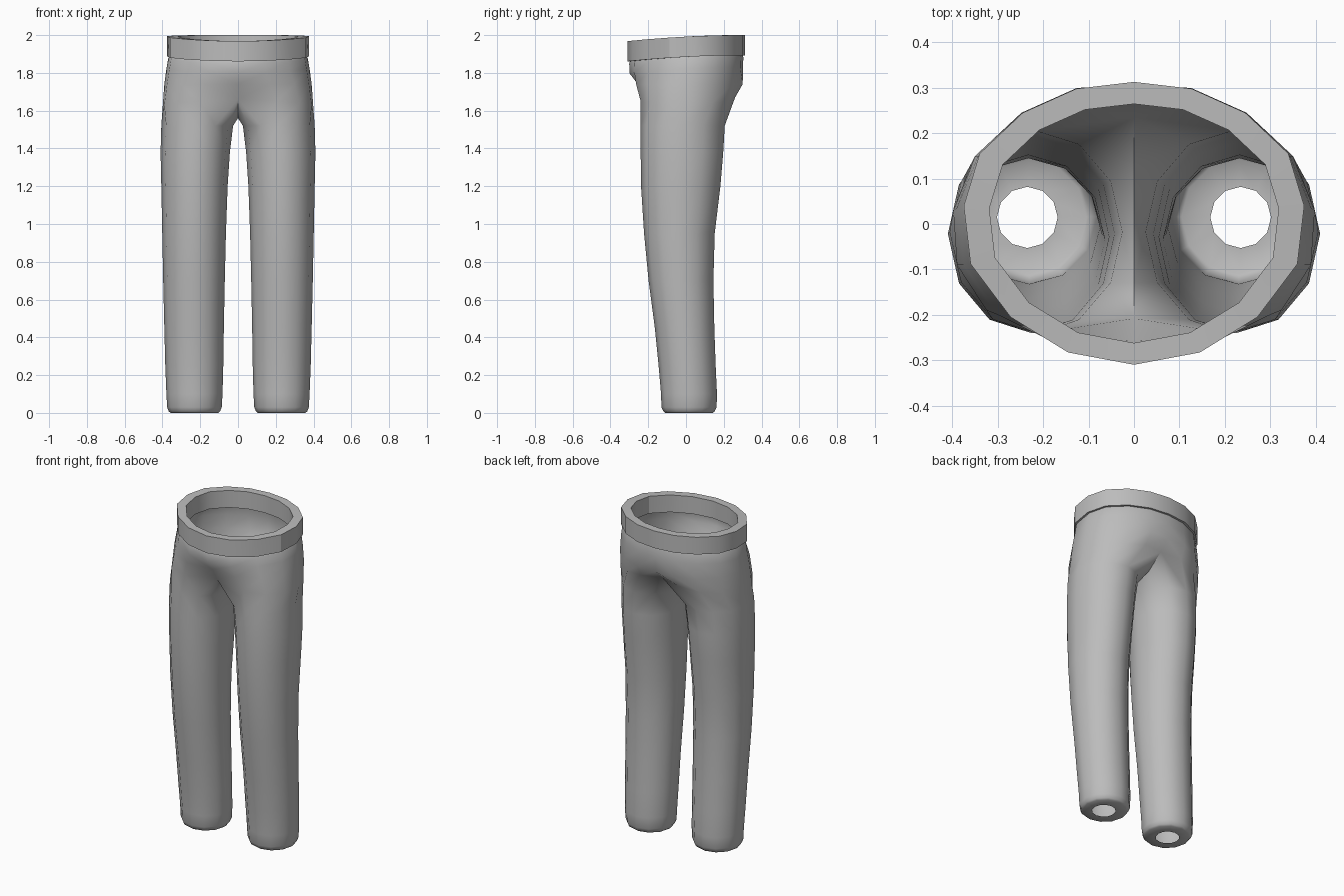
import bpy, bmesh, math

if "Cube" in bpy.data.objects:
    bpy.data.objects.remove(bpy.data.objects["Cube"])

# One flat cloth colour
cloth = bpy.data.materials.new("grey_cloth")
cloth.diffuse_color = (0.5, 0.5, 0.5, 1)
cloth.use_nodes = True
cloth.node_tree.nodes["Principled BSDF"].inputs["Base Color"].default_value = cloth.diffuse_color

# Half outline of the waist, from back centre round the side to front centre
WAIST = [(0, .313), (.127, .298), (.245, .245), (.34, .155), (.375, .04),
         (.36, -.088), (.272, -.205), (.145, -.283), (0, -.31)]


def drop(y):
    """Waistline dips towards the front."""
    return .032 * ((.31 - y) / .62) ** 2


def waist_row(sx, sy, z):
    return [(x * sx, y * sy, z - drop(y)) for x, y in WAIST]


def bridge(bm, a, b, closed):
    n = len(a)
    for i in range(n if closed else n - 1):
        j = (i + 1) % n
        bm.faces.new((a[i], a[j], b[j], b[i]))


def finish(bm, name, angle):
    bmesh.ops.recalc_face_normals(bm, faces=bm.faces)
    mesh = bpy.data.meshes.new(name)
    bm.to_mesh(mesh)
    bm.free()
    ob = bpy.data.objects.new(name, mesh)
    bpy.context.collection.objects.link(ob)
    mesh.materials.append(cloth)
    mod = ob.modifiers.new("mirror", 'MIRROR')
    mod.use_clip = True
    mod.merge_threshold = .0005
    bpy.ops.object.select_all(action='DESELECT')
    ob.select_set(True)
    bpy.context.view_layer.objects.active = ob
    bpy.ops.object.modifier_apply(modifier=mod.name)
    bpy.ops.object.shade_smooth_by_angle(angle=math.radians(angle))
    return ob


# Waistband: rectangular section swept round the waist
bm = bmesh.new()
section = [(1, 1, 2.0), (1, 1, 1.893), (.85, .845, 1.893), (.85, .845, 2.0)]
rows = [[bm.verts.new(p) for p in waist_row(*s)] for s in section]
for i in range(4):
    bridge(bm, rows[i], rows[(i + 1) % 4], False)
finish(bm, "waistband", 30)

# Trousers: hip rows, then a leg tube split off at the crotch seam
bm = bmesh.new()
hip_rows = [
    waist_row(.965, .955, 1.895),
    waist_row(.985, .97, 1.882),
    waist_row(1.01, .965, 1.83),
    [(0, .298, 1.74), (.125, .3, 1.74), (.248, .245, 1.74), (.35, .15, 1.74),
     (.39, .035, 1.74), (.376, -.09, 1.74), (.3, -.2, 1.74),
     (.17, -.264, 1.74), (0, -.255, 1.74)],
    [(0, .235, 1.68), (.13, .26, 1.67), (.25, .222, 1.65), (.355, .14, 1.64),
     (.398, .03, 1.63), (.39, -.09, 1.63), (.325, -.19, 1.64),
     (.205, -.24, 1.65), (0, -.208, 1.66)],
]
rows = [[bm.verts.new(p) for p in r] for r in hip_rows]
for a, b in zip(rows, rows[1:]):
    bridge(bm, a, b, False)
seam = [bm.verts.new(p) for p in [(0, -.13, 1.6), (0, 0, 1.56), (0, .13, 1.6)]]
ring = rows[-1] + seam

# Leg rings: height, outer x, inner x, back y, front y
LEG = [(1.52, .406, .026, .205, -.24), (1.38, .41, .043, .197, -.24),
       (1.2, .406, .055, .182, -.238), (.95, .401, .064, .152, -.222),
       (.7, .396, .07, .145, -.198), (.45, .39, .075, .15, -.165),
       (.25, .385, .078, .157, -.145), (.1, .379, .082, .164, -.132),
       (.03, .375, .086, .162, -.13), (.008, .367, .095, .152, -.12),
       (0, .357, .105, .142, -.11), (0, .302, .168, .082, -.053)]
for z, xo, xi, yb, yf in LEG:
    cx, rx, cy, ry = (xo + xi) / 2, (xo - xi) / 2, (yb + yf) / 2, (yb - yf) / 2
    new = []
    for k in range(12):
        t = math.radians(30 * (4 - k))
        new.append(bm.verts.new((cx + rx * math.cos(t), cy + ry * math.sin(t), z)))
    bridge(bm, ring, new, True)
    ring = new
finish(bm, "trousers", 60)
